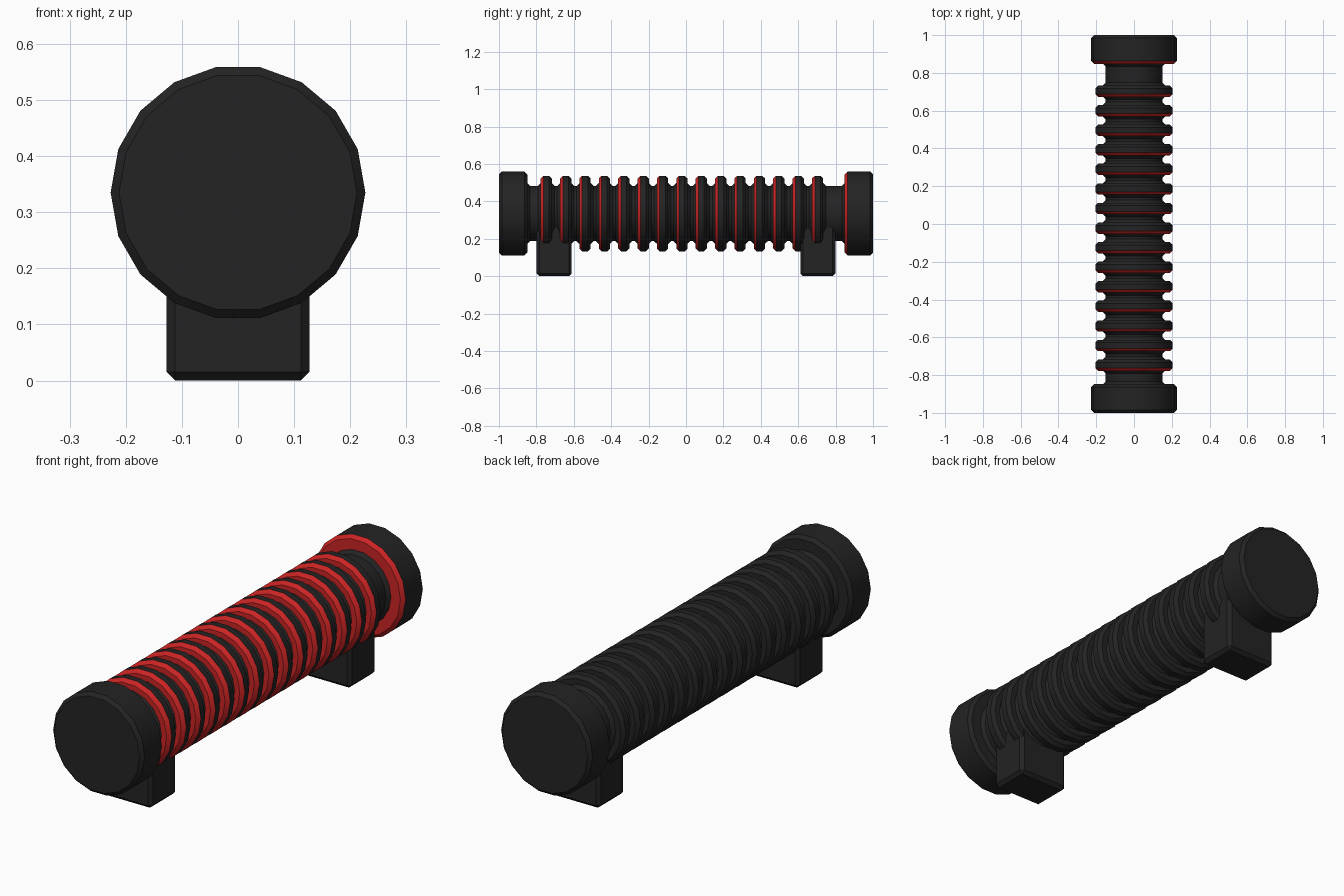
import bpy, bmesh, math
from mathutils import Vector

if "Cube" in bpy.data.objects:
    bpy.data.objects.remove(bpy.data.objects["Cube"])

SIDES, AXIS_Z, CHAMFER = 18, 0.335, 0.015
CORE_R, RING_R, CAP_R = 0.15, 0.205, 0.227
RING_COUNT, RING_WIDTH, PITCH, FIRST_RING = 15, 0.06, 0.1036, -0.747


def material(name, rgb):
    m = bpy.data.materials.new(name)
    m.use_nodes = True
    colour = (*rgb, 1)
    m.diffuse_color = colour
    m.node_tree.nodes["Principled BSDF"].inputs["Base Color"].default_value = colour
    return m


black = material("matte black", (0.017, 0.017, 0.017))
red = material("red", (0.6, 0.018, 0.018))


def finish(name, bm, materials):
    bmesh.ops.recalc_face_normals(bm, faces=bm.faces)
    mesh = bpy.data.meshes.new(name)
    bm.to_mesh(mesh)
    bm.free()
    obj = bpy.data.objects.new(name, mesh)
    bpy.context.collection.objects.link(obj)
    for m in materials:
        mesh.materials.append(m)
    bpy.ops.object.select_all(action='DESELECT')
    obj.select_set(True)
    bpy.context.view_layer.objects.active = obj
    bpy.ops.object.shade_smooth_by_angle(angle=math.radians(30))
    return obj


def chamfered(points, size):
    """Cut every inner corner of a (y, radius) profile."""
    pts = [Vector(p) for p in points]
    out = [pts[0]]
    for a, b, c in zip(pts, pts[1:], pts[2:]):
        out += [b + (a - b).normalized() * size, b + (c - b).normalized() * size]
    return out + [pts[-1]]


# Square-cornered profile: front cap, ribbed core, rear cap
corners = [(-1, 0), (-1, CAP_R), (-0.848, CAP_R), (-0.848, CORE_R)]
for i in range(RING_COUNT):
    mid = FIRST_RING + i * PITCH
    front, back = mid - RING_WIDTH / 2, mid + RING_WIDTH / 2
    corners += [(front, CORE_R), (front, RING_R), (back, RING_R), (back, CORE_R)]
corners += [(0.848, CORE_R), (0.848, CAP_R), (1, CAP_R), (1, 0)]
profile = chamfered(corners, CHAMFER)[1:-1]

# Ribbed cylinder, turned around the y axis
bm = bmesh.new()
loops = []
for y, r in profile:
    angles = [2 * math.pi * k / SIDES for k in range(SIDES)]
    loops.append([bm.verts.new((r * math.cos(a), y, AXIS_Z + r * math.sin(a))) for a in angles])
for (p, q), (la, lb) in zip(zip(profile, profile[1:]), zip(loops, loops[1:])):
    # Forward-facing flanks and rims are red, groove fillets stay black
    is_red = q.y - p.y > 0.001 and p.x > -0.9 and (p.y + q.y) / 2 > CORE_R + CHAMFER
    for k in range(SIDES):
        n = (k + 1) % SIDES
        face = bm.faces.new((la[k], la[n], lb[n], lb[k]))
        face.material_index = int(is_red)
bm.faces.new(loops[0])
bm.faces.new(loops[-1])
finish("ribbed_cylinder", bm, [black, red])

# Mounting blocks under both ends
for name, y in (("front_mount", -0.705), ("rear_mount", 0.705)):
    bm = bmesh.new()
    bmesh.ops.create_cube(bm, size=1)
    bmesh.ops.scale(bm, vec=(0.254, 0.188, 0.3), verts=bm.verts)
    bmesh.ops.translate(bm, vec=(0, y, 0.15), verts=bm.verts)
    bmesh.ops.bevel(bm, geom=bm.edges[:], offset=CHAMFER, segments=1, affect='EDGES')
    finish(name, bm, [black])
